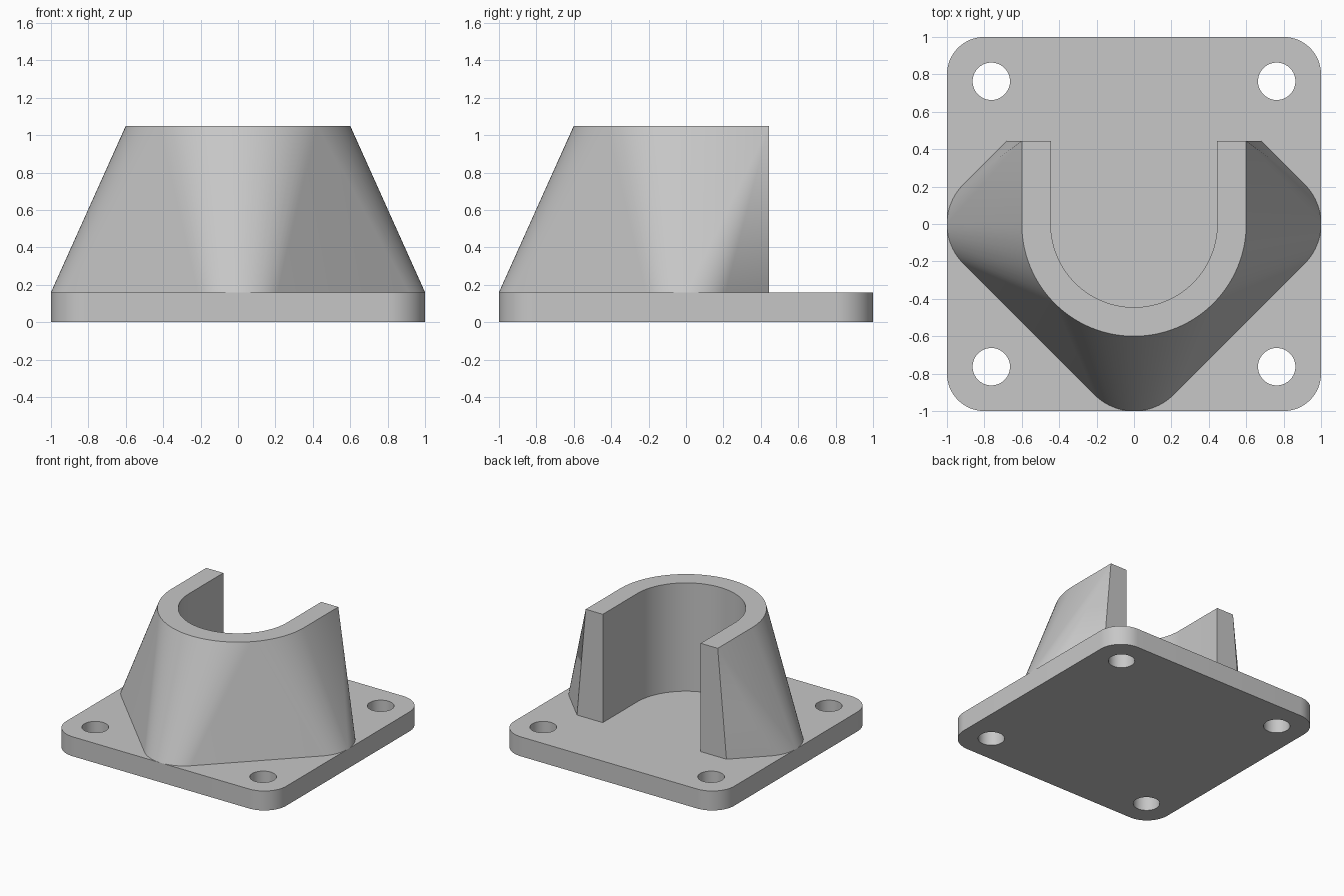
import bpy
import bmesh
from math import radians, sin, cos, pi, sqrt

cube = bpy.data.objects.get("Cube")
if cube:
    bpy.data.objects.remove(cube, do_unlink=True)

PLATE_TOP, TOP = 0.16, 1.05      # heights of the plate and the collar
OUTER, BORE = 0.6, 0.445         # collar radii
BACK = 0.445                     # y of the open end
CORNER = 0.3                     # rounding of the diamond foot

grey = bpy.data.materials.new("light grey")
grey.use_nodes = True
colour = (0.57, 0.57, 0.57, 1)
grey.diffuse_color = colour
grey.node_tree.nodes["Principled BSDF"].inputs["Base Color"].default_value = colour


def arc(cx, cy, r, start, end, steps):
    """Points along an arc, angles in degrees."""
    angles = [radians(start + (end - start) * i / steps) for i in range(steps + 1)]
    return [(cx + r * cos(a), cy + r * sin(a)) for a in angles]


def rounded_square(reach, r, turn, steps=16):
    """Four corner arcs with centres at the given distance from the middle."""
    points = []
    for k in range(4):
        a = turn + 90 * k
        points += arc(reach * cos(radians(a)), reach * sin(radians(a)),
                      r, a - 45, a + 45, steps)
    return points


def u_shape(r, back):
    return arc(0, 0, r, 180, 360, 64) + [(r, back), (-r, back)]


def make_object(name, bm):
    bmesh.ops.recalc_face_normals(bm, faces=bm.faces)
    mesh = bpy.data.meshes.new(name)
    bm.to_mesh(mesh)
    bm.free()
    mesh.materials.append(grey)
    obj = bpy.data.objects.new(name, mesh)
    bpy.context.collection.objects.link(obj)
    return obj


def prism(name, outline, z0, z1):
    bm = bmesh.new()
    face = bm.faces.new([bm.verts.new((x, y, z0)) for x, y in outline])
    extruded = bmesh.ops.extrude_face_region(bm, geom=[face])["geom"]
    verts = [g for g in extruded if isinstance(g, bmesh.types.BMVert)]
    bmesh.ops.translate(bm, verts=verts, vec=(0, 0, z1 - z0))
    if not any(len(f.verts) == len(outline) and f.calc_center_median().z < z0 + 1e-4
               for f in bm.faces):
        bm.faces.new([v for v in bm.verts if v not in verts])
    return make_object(name, bm)


def select_only(obj):
    bpy.ops.object.select_all(action='DESELECT')
    obj.select_set(True)
    bpy.context.view_layer.objects.active = obj


def cut(obj, cutter):
    mod = obj.modifiers.new("cut", 'BOOLEAN')
    mod.operation, mod.solver, mod.object = 'DIFFERENCE', 'EXACT', cutter
    select_only(obj)
    bpy.ops.object.modifier_apply(modifier=mod.name)
    bpy.data.objects.remove(cutter, do_unlink=True)


def smooth(obj):
    select_only(obj)
    bpy.ops.object.shade_smooth_by_angle(angle=radians(25))


# Base plate with four bolt holes
plate = prism("base_plate", rounded_square(0.8 * sqrt(2), 0.2, 45), 0, PLATE_TOP)
for sx in (-1, 1):
    for sy in (-1, 1):
        ring = arc(sx * 0.763, sy * 0.763, 0.1, 0, 360, 40)[:-1]
        cut(plate, prism("hole_cutter", ring, -0.1, PLATE_TOP + 0.1))
smooth(plate)

# Collar: hull from a rounded diamond foot up to a U-shaped rim
foot = [p for p in rounded_square(1 - CORNER, CORNER, 0, 24) if p[1] < BACK]
half_width = 1 + CORNER * (sqrt(2) - 1) - BACK
foot += [(half_width, BACK), (-half_width, BACK)]
bm = bmesh.new()
for outline, z in ((foot, PLATE_TOP), (u_shape(OUTER, BACK), TOP)):
    for x, y in outline:
        bm.verts.new((x, y, z))
bmesh.ops.convex_hull(bm, input=bm.verts)
bmesh.ops.dissolve_limit(bm, angle_limit=radians(0.2), verts=bm.verts, edges=bm.edges)
collar = make_object("collar", bm)

# Open bore through the collar
cut(collar, prism("bore_cutter", u_shape(BORE, BACK + 0.3), PLATE_TOP - 0.1, TOP + 0.1))
smooth(collar)
